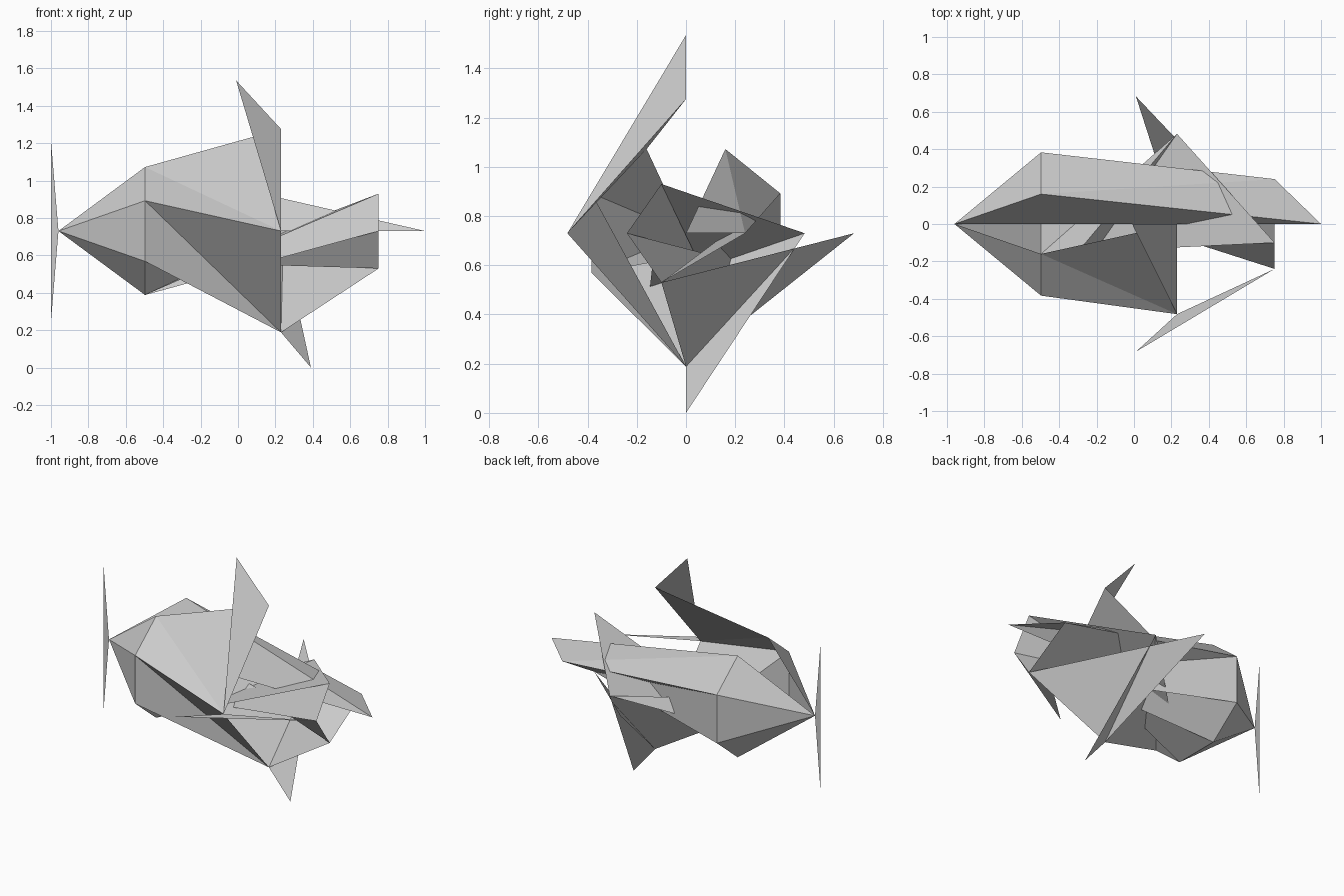
import bpy

if "Cube" in bpy.data.objects:
    bpy.data.objects.remove(bpy.data.objects["Cube"])

AXIS_Z = 0.73


def ring(x, pts):
    """Cross-section points (y, height from the axis) placed at station x."""
    return [(x, y, AXIS_Z + h) for y, h in pts]


def build(name, faces):
    """Make a flat-faced object, fanning each polygon from its first corner."""
    verts, tris = [], []
    for f in faces:
        for p in f:
            if p not in verts:
                verts.append(p)
        ids = [verts.index(p) for p in f]
        tris += [(ids[0], ids[i], ids[i + 1]) for i in range(1, len(ids) - 1)]
    mesh = bpy.data.meshes.new(name)
    mesh.from_pydata(verts, [], tris)
    mesh.update()
    obj = bpy.data.objects.new(name, mesh)
    bpy.context.collection.objects.link(obj)
    return obj


# Stations along the body axis
nose = (-0.96, 0, AXIS_Z)
tail = (1.0, 0, AXIS_Z)
half = [(-0.16, 0.342), (-0.383, 0.162), (-0.383, -0.162), (-0.16, -0.342)]
front = ring(-0.497, half + [(-y, h) for y, h in reversed(half)])
middle = ring(0.23, [(0, 0.545), (-0.482, 0), (0, -0.542), (0.482, 0)])
rear = ring(0.752, [(-0.10, 0.2), (-0.24, 0), (-0.10, -0.2), (0.24, 0)])

# Nose cone, open along the top
build("nose_cone", [(nose, front[i], front[i + 1]) for i in range(7)])

# Body panels run from the front ring to the middle and then the rear points
target = middle + rear
panels = [(front[i], front[i + 1], target[i + 1], target[i]) for i in range(7)]
build("body_panels", panels)

# Long centre web and the tail panel that joins it
build("centre_web", [(nose, front[7], tail)])
build("tail_panel", [(front[7], tail, rear[3])])

# Four triangular fins
fins = {
    "top_fin": ((-0.01, 0, 1.535), middle[0], middle[1]),
    "bottom_fin": ((0.39, 0, 0.0), middle[2], middle[3]),
    "front_fin": ((0.01, -0.683, AXIS_Z), middle[1], rear[1]),
    "back_fin": ((0.01, 0.683, AXIS_Z), middle[2], rear[2]),
}
for name, tri in fins.items():
    build(name, [tri])

# Propeller blade at the nose
build("propeller", [(nose, (-1.0, 0, AXIS_Z + 0.485), (-1.0, 0, AXIS_Z - 0.485))])
